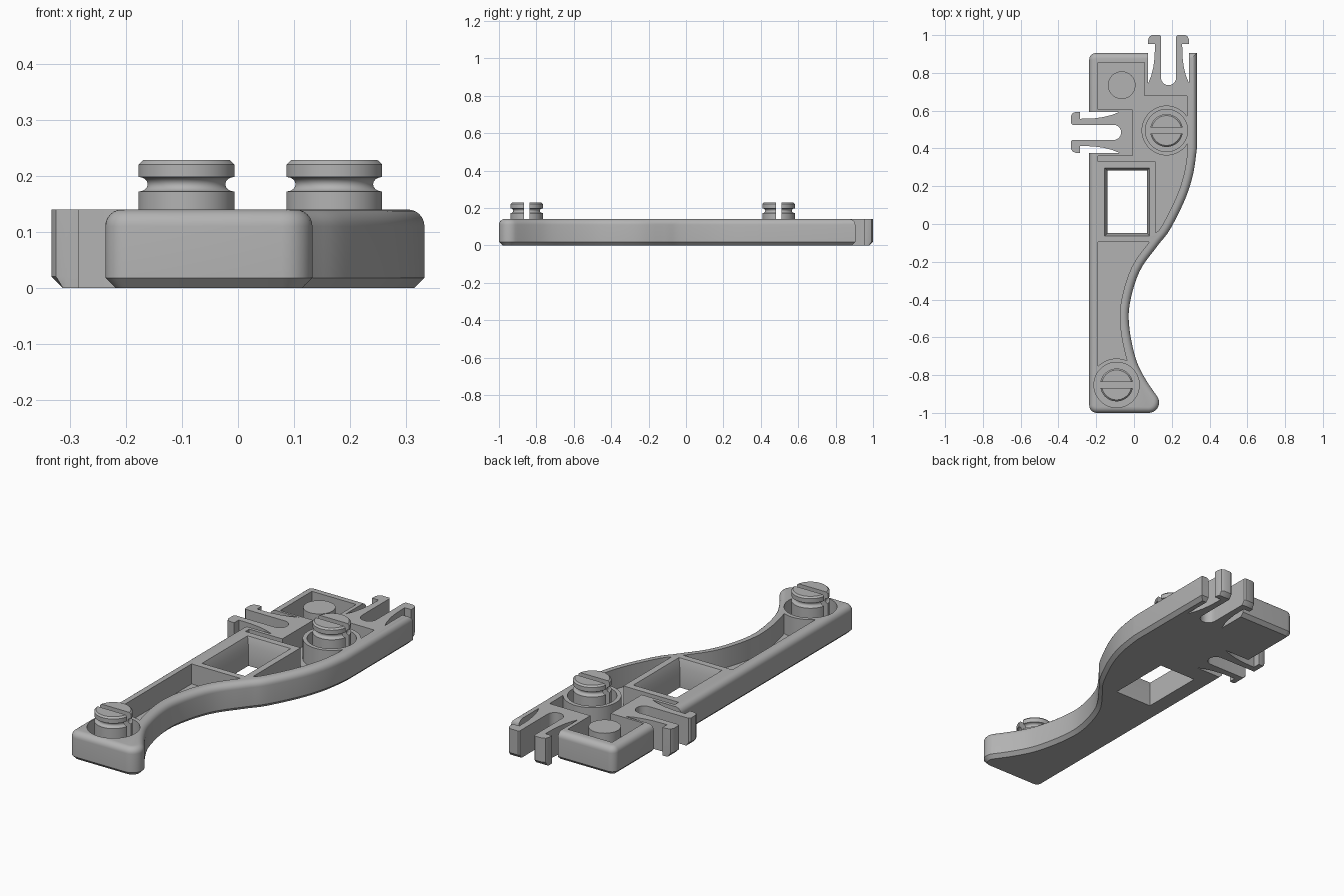
import bpy, bmesh
from math import sin, cos, pi, radians
from mathutils import Vector

cube = bpy.data.objects.get("Cube")
if cube:
    bpy.data.objects.remove(cube)

grey = bpy.data.materials.new("light_grey")
grey.use_nodes = True
grey.diffuse_color = (0.45, 0.45, 0.45, 1)
grey.node_tree.nodes["Principled BSDF"].inputs["Base Color"].default_value = grey.diffuse_color

TOP, FLOOR = 0.14, 0.04


def loft(name, rings):
    """Solid through rings of equal point count, capped at both ends."""
    bm = bmesh.new()
    rows = [[bm.verts.new(p) for p in ring] for ring in rings]
    n = len(rows[0])
    for a, b in zip(rows, rows[1:]):
        for i in range(n):
            j = (i + 1) % n
            bm.faces.new((a[i], a[j], b[j], b[i]))
    bm.faces.new(rows[0][::-1])
    bm.faces.new(rows[-1])
    bmesh.ops.recalc_face_normals(bm, faces=bm.faces)
    mesh = bpy.data.meshes.new(name)
    bm.to_mesh(mesh)
    bm.free()
    mesh.materials.append(grey)
    obj = bpy.data.objects.new(name, mesh)
    bpy.context.collection.objects.link(obj)
    return obj


def prism(name, outline, z0, z1):
    return loft(name, [[(x, y, z) for x, y in outline] for z in (z0, z1)])


def arc(cx, cy, r, a0, a1, n=8):
    steps = [radians(a0 + (a1 - a0) * i / n) for i in range(n + 1)]
    return [(cx + r * cos(a), cy + r * sin(a)) for a in steps]


def circle(cx, cy, r, n=48):
    return arc(cx, cy, r, 0, 360 - 360 / n, n - 1)


def rect(x0, x1, y0, y1):
    return [(x0, y0), (x1, y0), (x1, y1), (x0, y1)]


def lathe(name, cx, cy, profile):
    return loft(name, [[(x, y, z) for x, y in circle(cx, cy, r)] for r, z in profile])


def spline(points, n=5):
    """Smooth path through the points."""
    p = [Vector(q) for q in [points[0]] + points + [points[-1]]]
    out = []
    for a, b, c, d in zip(p, p[1:], p[2:], p[3:]):
        for i in range(n):
            t = i / n
            out.append(tuple(b + (c - a) * t / 2 + (a * 2 - b * 5 + c * 4 - d) * t**2 / 2
                             + (b * 3 - a - c * 3 + d) * t**3 / 2))
    return out + [points[-1]]


def inset(outline, d):
    """Move a counter-clockwise outline inward by d."""
    pts = [Vector(p) for p in outline]
    out = []
    for i, p in enumerate(pts):
        e1 = (p - pts[i - 1]).normalized()
        e2 = (pts[(i + 1) % len(pts)] - p).normalized()
        n1, n2 = Vector((-e1.y, e1.x)), Vector((-e2.y, e2.x))
        out.append(tuple(p + (n1 + n2) * d / (1 + n1.dot(n2))))
    return out


def cut(obj, cutter):
    mod = obj.modifiers.new("cut", 'BOOLEAN')
    mod.operation, mod.solver, mod.object = 'DIFFERENCE', 'EXACT', cutter
    bpy.context.view_layer.objects.active = obj
    bpy.ops.object.modifier_apply(modifier=mod.name)
    bpy.data.objects.remove(cutter)


def smooth(obj):
    bpy.ops.object.select_all(action='DESELECT')
    obj.select_set(True)
    bpy.context.view_layer.objects.active = obj
    bpy.ops.object.shade_smooth_by_angle(angle=radians(30))


# Plate outline: straight left side, S-curved right side
s_curve = spline([(0.123, -0.913), (0.06, -0.82), (0.01, -0.715), (-0.024, -0.555),
                  (-0.022, -0.42), (0.03, -0.25), (0.125, -0.115), (0.19, -0.03),
                  (0.27, 0.13), (0.313, 0.265), (0.333, 0.4)])
outline = (arc(-0.197, -0.96, 0.04, 180, 270) + arc(0.078, -0.945, 0.055, 270, 385)
           + s_curve + [(0.333, 0.905)] + arc(-0.202, 0.87, 0.035, 90, 180))

# Plate with chamfered bottom and rounded top edge
layers = [(0, 0.018), (0.018, 0)]
layers += [(0.11 + 0.03 * sin(i * pi / 12), 0.03 * (1 - cos(i * pi / 12))) for i in range(7)]
plate = loft("plate", [[(x, y, z) for x, y in inset(outline, d)] for z, d in layers])

# Pockets, kept clear of the round bosses
UPPER, LOWER = (0.172, 0.495), (-0.092, -0.852)
wall = inset(outline, 0.047)
right_wall = [p for p in wall if p[0] > 0.115 and -0.045 < p[1] < 0.4]
low_wall = [p for p in wall if p[0] > -0.15 and -0.76 < p[1] < -0.1]
upper_pocket = prism("upper_pocket_cutter", [
    (-0.19, 0.605), (-0.19, 0.855), (0.055, 0.855), (0.055, 0.677), (0.28, 0.677)]
    + right_wall[::-1]
    + [(0.115, -0.045), (0.115, 0.33), (-0.19, 0.33), (-0.19, 0.36), (-0.007, 0.36),
       (-0.007, 0.605)], FLOOR, 0.2)
cut(upper_pocket, prism("boss_cutter", circle(*UPPER, 0.132), 0, 0.3))
lower_pocket = prism("lower_pocket_cutter",
                     [(-0.19, -0.76)] + low_wall + [(0.08, -0.095), (-0.19, -0.095)], FLOOR, 0.2)
cut(lower_pocket, prism("boss_cutter", circle(*LOWER, 0.14), 0, 0.3))
cut(plate, upper_pocket)
cut(plate, lower_pocket)

# Wells around the two studs
cut(plate, prism("well_cutter", circle(*UPPER, 0.112), FLOOR, 0.2))
cut(plate, prism("well_cutter", circle(*LOWER, 0.12), FLOOR, 0.2))

# Through window with a flared top
narrow, wide = rect(-0.14, 0.068, -0.048, 0.282), rect(-0.155, 0.083, -0.063, 0.297)
cut(plate, loft("window_cutter", [[(x, y, z) for x, y in r] for r, z in
                                  ((narrow, -0.05), (narrow, 0.1), (wide, TOP), (wide, 0.2))]))

# Slots holding the spring clips
cut(plate, prism("slot_cutter", rect(0.075, 0.291, 0.72, 1.1), -0.1, 0.3))
cut(plate, prism("slot_cutter", rect(-0.5, -0.053, 0.377, 0.593), -0.1, 0.3))
smooth(plate)

# Spring clip: two hooked prongs joined by a base, u across and v outward
half = [(0.108, 0.72), (0.108, 0.745), (0.092, 0.785), (0.081, 0.83), (0.074, 0.88),
        (0.072, 0.952), (0.108, 0.952), (0.108, 0.975), (0.102, 0.992), (0.088, 1.0),
        (0.047, 1.0), (0.04, 0.993)]
half += arc(0, 0.775, 0.04, 0, -80, 6)
clip = half + [(-u, v) for u, v in half[::-1]]


def make_clip(name, place):
    rings = [[(*place(u, min(v, limit)), z) for u, v in clip]
             for z, limit in ((0, 0.98), (0.02, 1.0), (TOP, 1.0))]
    smooth(loft(name, rings))


make_clip("back_clip", lambda u, v: (0.183 + u, v))
make_clip("right_clip", lambda u, v: (0.667 - v, 0.485 + u))

# Round pin in the upper pocket
smooth(lathe("pin", -0.065, 0.735, [(0.073, FLOOR - 0.01), (0.073, TOP)]))

# Split studs with a snap groove under the head
groove = [(0.087 - 0.016 * sin(pi * i / 8), 0.185 - 0.013 * cos(pi * i / 8)) for i in range(9)]
profile = ([(0.087, FLOOR - 0.01)] + groove + [(0.087, 0.22), (0.079, 0.228)])
for name, (cx, cy) in (("back_stud", UPPER), ("front_stud", LOWER)):
    stud = lathe(name, cx, cy, profile)
    cut(stud, prism("slit_cutter", rect(cx - 0.2, cx + 0.2, cy - 0.015, cy + 0.015), 0.045, 0.4))
    smooth(stud)
